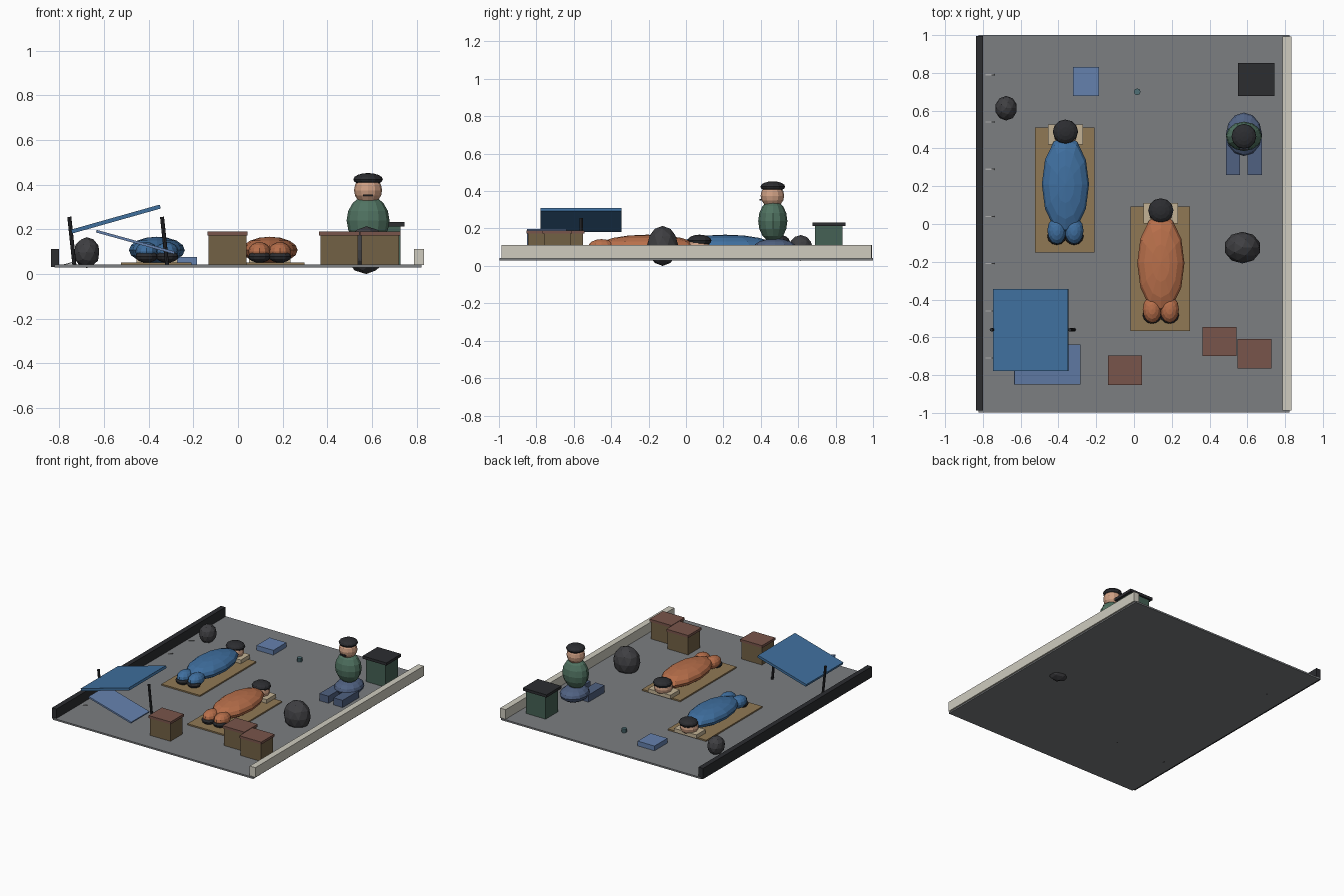
import bpy
from math import radians, atan2, hypot
from mathutils import Vector

if "Cube" in bpy.data.objects:
    bpy.data.objects.remove(bpy.data.objects["Cube"])

mats = {}
COLORS = {
    "asphalt": (.20, .21, .22), "black": (.025, .026, .03), "cream": (.62, .60, .52),
    "rock": (.05, .05, .055), "straw": (.28, .19, .09), "pillow": (.55, .45, .30),
    "blue": (.05, .16, .35), "orange": (.48, .16, .07), "skin": (.62, .35, .23),
    "green": (.08, .17, .12), "denim": (.08, .12, .22), "bin": (.06, .12, .09),
    "card": (.17, .12, .06), "lid": (.19, .09, .07), "tarp": (.05, .16, .34),
    "pale_blue": (.13, .22, .42), "teal": (.08, .16, .18), "mark": (.4, .4, .4),
}


def finish(name, color):
    o = bpy.context.object
    o.name = name
    if color not in mats:
        m = bpy.data.materials.new(color)
        m.diffuse_color = (*COLORS[color], 1)
        m.use_nodes = True
        m.node_tree.nodes["Principled BSDF"].inputs["Base Color"].default_value = m.diffuse_color
        mats[color] = m
    o.data.materials.append(mats[color])
    return o


def box(name, color, x0, x1, y0, y1, z0, z1):
    bpy.ops.mesh.primitive_cube_add(size=1, location=((x0 + x1) / 2, (y0 + y1) / 2, (z0 + z1) / 2))
    bpy.context.object.scale = (x1 - x0, y1 - y0, z1 - z0)
    return finish(name, color)


def blob(name, color, loc, rad, rock=False):
    if rock:
        bpy.ops.mesh.primitive_ico_sphere_add(subdivisions=2, radius=1, location=loc)
    else:
        bpy.ops.mesh.primitive_uv_sphere_add(segments=12, ring_count=8, radius=1, location=loc)
    bpy.context.object.scale = rad
    return finish(name, color)


def panel(name, color, x0, z0, x1, z1, y0, y1, t):
    # tilted slab running from (x0, z0) to (x1, z1)
    length = hypot(x1 - x0, z1 - z0)
    bpy.ops.mesh.primitive_cube_add(size=1, location=((x0 + x1) / 2, (y0 + y1) / 2, (z0 + z1) / 2),
                                    rotation=(0, -atan2(z1 - z0, x1 - x0), 0))
    bpy.context.object.scale = (length, y1 - y0, t)
    return finish(name, color)


def pole(name, color, a, b, r, sides=8):
    a, b = Vector(a), Vector(b)
    d = b - a
    bpy.ops.mesh.primitive_cylinder_add(vertices=sides, radius=r, depth=d.length, location=(a + b) / 2)
    bpy.context.object.rotation_euler = d.to_track_quat('Z', 'Y').to_euler()
    return finish(name, color)


# ground and edges
G = .042
box("ground", "asphalt", -.822, .822, -.997, 1, .03, G)
box("dark_wall", "black", -.837, -.80, -.987, .995, .032, .112)
box("kerb", "cream", .787, .833, -.987, .993, .04, .113)

# small tilted marks along the wall
for i in range(7):
    y = .79 - .25 * i
    panel("wall_peg", "mark", -.80, .036, -.74, .052, y - .003, y + .003, .004)

# boulders
blob("boulder_large", "rock", (.574, -.125, .107), (.098, .084, .107), True)
blob("boulder_small", "rock", (-.677, .613, .096), (.059, .065, .069), True)


# sleepers
def sleeper(tag, color, x, y):
    n = tag + "_sleeper_"
    box(n + "mat", "straw", x - .16, x + .155, y - .36, y + .30, G, .052)
    box(n + "pillow", "pillow", x - .092, x + .092, y + .21, y + .318, .052, .08)
    blob(n + "body", color, (x, y, .107), (.125, .26, .06))
    blob(n + "head", "skin", (x, y + .27, .102), (.064, .064, .055))
    blob(n + "hair", "black", (x, y + .279, .135), (.067, .064, .032))
    for s in (-1, 1):
        blob(n + "leg", color, (x + s * .046, y - .245, .1), (.05, .072, .043))
        blob(n + "shoe", "black", (x + s * .046, y - .275, .078), (.05, .046, .027))


sleeper("blue", "blue", -.363, .21)
sleeper("orange", "orange", .142, -.207)

# seated figure
sx = .582
blob("seated_hips", "denim", (sx, .475, .095), (.096, .115, .052))
blob("seated_torso", "green", (sx, .464, .24), (.096, .078, .112))
blob("seated_head", "skin", (sx, .462, .375), (.063, .063, .064))
blob("seated_hair", "black", (sx, .464, .424), (.066, .066, .028))
box("seated_mouth", "black", sx - .023, sx + .023, .392, .404, .349, .357)
for s in (-1, 1):
    box("seated_leg", "denim", sx + s * .058 - .038, sx + s * .058 + .038, .26, .45, G, .095)

# waste bin
box("bin_body", "bin", .567, .728, .69, .838, G, .213)
box("bin_lid", "black", .55, .745, .677, .852, .212, .232)

# crates
for x, y in ((-.047, -.775), (.453, -.622), (.637, -.688)):
    box("crate", "card", x - .084, x + .084, y - .071, y + .071, G, .174)
    box("crate_lid", "lid", x - .09, x + .09, y - .078, y + .078, .172, .19)

# folded cloth and can
box("folded_cloth", "pale_blue", -.322, -.184, .677, .83, G, .077)
pole("can", "teal", (.017, .70, G), (.017, .70, .07), .018, 8)

# lean-to shelter
panel("tarp", "tarp", -.745, .19, -.348, .302, -.779, -.345, .018)
panel("side_sheet", "pale_blue", -.634, .192, -.284, .095, -.85, -.638, .012)
pole("left_pole", "black", (-.755, -.56, .256), (-.731, -.56, .03), .009)
pole("right_pole", "black", (-.34, -.56, .256), (-.316, -.56, .03), .009)
